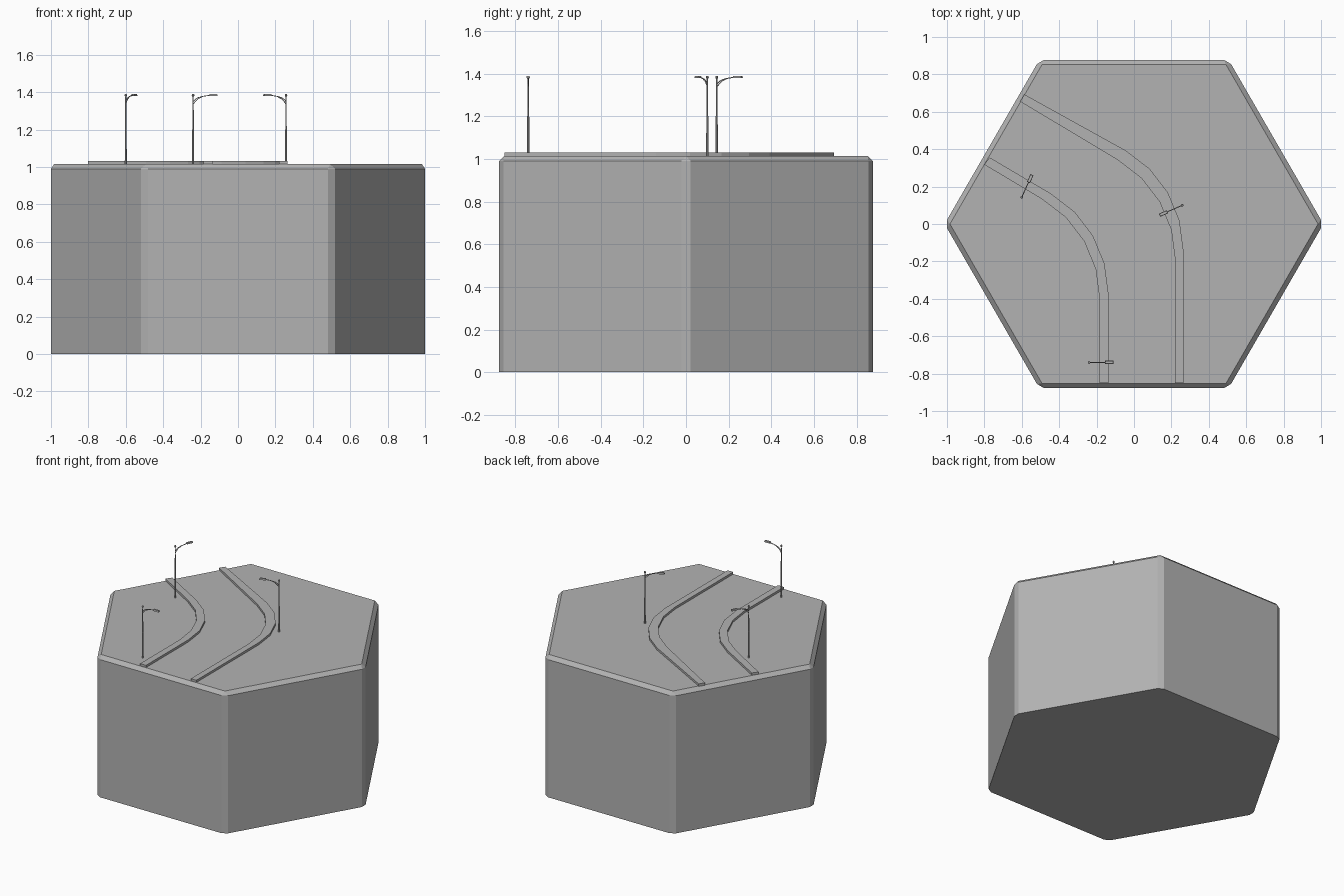
import bpy, bmesh, math
from mathutils import Vector, Matrix

if "Cube" in bpy.data.objects:
    bpy.data.objects.remove(bpy.data.objects["Cube"])

TOP = 1.015
grey = bpy.data.materials.new("dark_grey")
grey.diffuse_color = (0.45, 0.45, 0.45, 1)
grey.use_nodes = True
grey.node_tree.nodes["Principled BSDF"].inputs["Base Color"].default_value = grey.diffuse_color


def finish(name, bm):
    bmesh.ops.recalc_face_normals(bm, faces=bm.faces)
    mesh = bpy.data.meshes.new(name)
    bm.to_mesh(mesh)
    bm.free()
    mesh.materials.append(grey)
    obj = bpy.data.objects.new(name, mesh)
    bpy.context.collection.objects.link(obj)
    return obj


def prism(bm, ring, z0, z1):
    low = [bm.verts.new((x, y, z0)) for x, y in ring]
    high = [bm.verts.new((x, y, z1)) for x, y in ring]
    bm.faces.new(low[::-1])
    top = bm.faces.new(high)
    for i in range(len(ring)):
        j = (i + 1) % len(ring)
        bm.faces.new((low[i], low[j], high[j], high[i]))
    return top


# Hexagonal tile, chamfered everywhere but around the bottom
bm = bmesh.new()
R = 1.0127
prism(bm, [(R * math.cos(math.radians(60 * i)), R * math.sin(math.radians(60 * i)))
           for i in range(6)], 0, TOP)
edges = [e for e in bm.edges if max(v.co.z for v in e.verts) > 0.5]
bmesh.ops.bevel(bm, geom=edges, offset=0.025, offset_type='OFFSET',
                segments=1, profile=0.5, affect='EDGES')
finish("hexagon_tile", bm)


# Curbs: straight, 60 degree bend in four steps, straight
def curb_side(x, y, end, r=0.615, steps=4):
    pts = [(x, -0.85)]
    for i in range(steps + 1):
        a = math.radians(60 * i / steps)
        pts.append((x - r + r * math.cos(a), y + r * math.sin(a)))
    return pts + [end]


def curb(name, outer, inner):
    bm = bmesh.new()
    a, b = curb_side(*outer), curb_side(*inner)
    rows = []
    for p, q in zip(a, b):
        rows.append([bm.verts.new(c) for c in
                     ((*p, 1.005), (*p, 1.031), (*q, 1.031), (*q, 1.005))])
    for r0, r1 in zip(rows, rows[1:]):
        for k in range(4):
            bm.faces.new((r0[k], r0[(k + 1) % 4], r1[(k + 1) % 4], r1[k]))
    bm.faces.new(rows[0])
    bm.faces.new(rows[-1])
    finish(name, bm)


curb("outer_curb", (0.264, -0.14, (-0.586, 0.693)), (0.220, -0.19, (-0.609, 0.655)))
curb("inner_curb", (-0.137, -0.37, (-0.772, 0.356)), (-0.184, -0.40, (-0.801, 0.318)))


# Tube through (x, z, radius) points lying in the lamp's own plane
def tube(bm, path, sides=8):
    pts = [Vector((x, 0, z)) for x, z, _ in path]
    rings = []
    for i, p in enumerate(pts):
        d = (pts[min(i + 1, len(pts) - 1)] - pts[max(i - 1, 0)]).normalized()
        u, v = Vector((0, 1, 0)), Vector((0, 1, 0)).cross(d)
        rings.append([bm.verts.new(p + path[i][2] * (
            u * math.cos(2 * math.pi * k / sides) + v * math.sin(2 * math.pi * k / sides)))
            for k in range(sides)])
    for r0, r1 in zip(rings, rings[1:]):
        for k in range(sides):
            j = (k + 1) % sides
            bm.faces.new((r0[k], r0[j], r1[j], r1[k]))
    bm.faces.new(rings[0])
    bm.faces.new(rings[-1])


def street_lamp(name, x, y, hx, hy):
    bm = bmesh.new()
    # pole with stepped foot and knob
    tube(bm, [(0, TOP - 0.005, 0.006), (0, 1.20, 0.005), (0, 1.202, 0.004),
              (0, 1.376, 0.003), (0, 1.379, 0.006), (0, 1.384, 0.0075),
              (0, 1.390, 0.005)])
    # curved arm and the brace under it
    tube(bm, [(0, 1.350, 0.0025), (0.012, 1.362, 0.0025), (0.028, 1.371, 0.0025),
              (0.050, 1.377, 0.0025), (0.093, 1.384, 0.0025)], 6)
    tube(bm, [(0, 1.335, 0.002), (0.012, 1.351, 0.002), (0.028, 1.365, 0.002),
              (0.055, 1.378, 0.002)], 6)
    # lamp head
    top = prism(bm, [(0.086, -0.009), (0.131, -0.009), (0.131, 0.009), (0.086, 0.009)],
                1.380, 1.390)
    bmesh.ops.scale(bm, verts=top.verts, vec=(0.9, 0.75, 1),
                    space=Matrix.Translation((-0.108, 0, 0)))
    obj = finish(name, bm)
    obj.location = (x, y, 0)
    obj.rotation_euler.z = math.atan2(hy, hx)


street_lamp("street_lamp_front", -0.24, -0.74, 1, 0)
street_lamp("street_lamp_left", -0.60, 0.144, 0.053, 0.116)
street_lamp("street_lamp_right", 0.257, 0.10, -0.12, -0.053)
